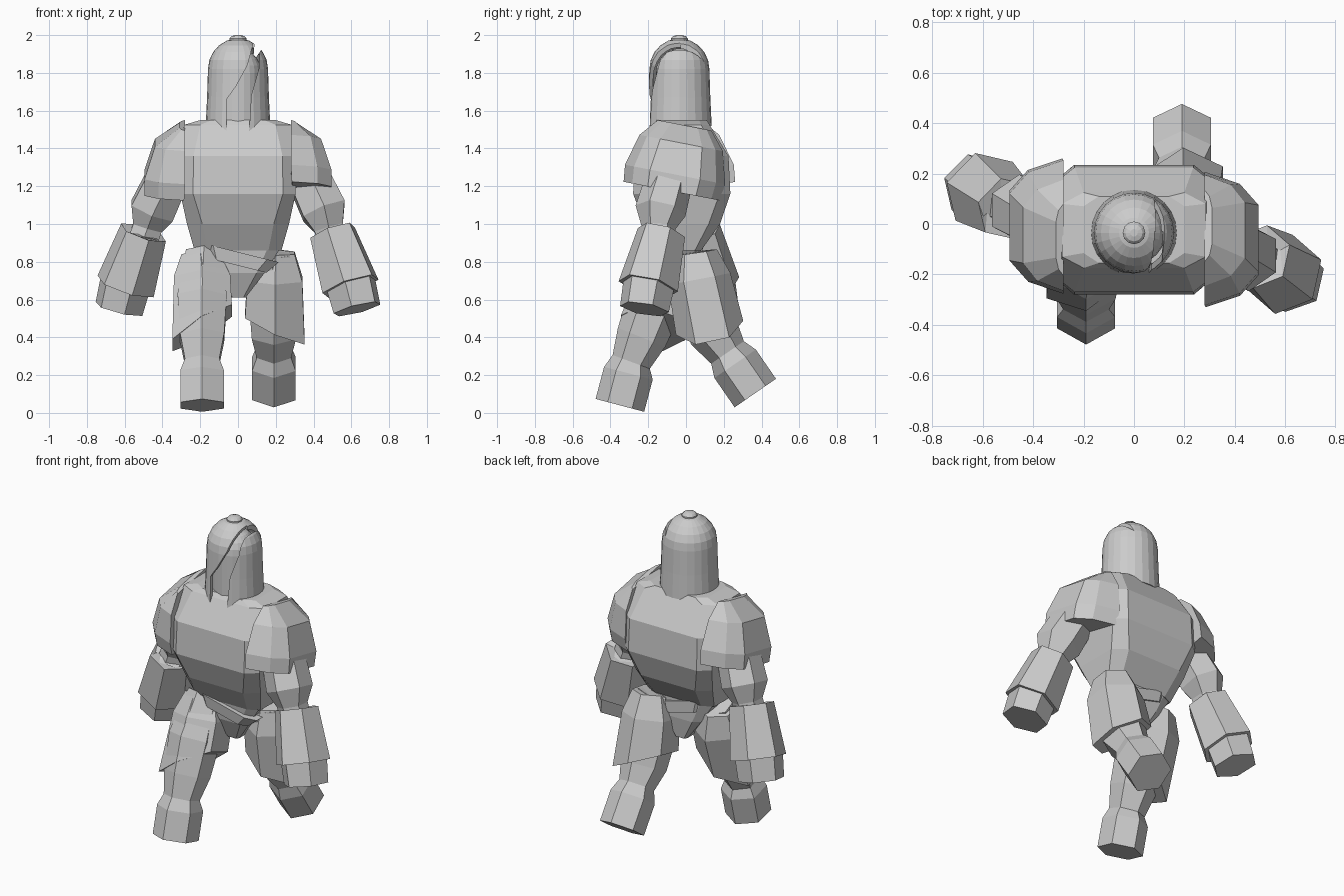
import bpy, bmesh, math
from mathutils import Vector, Matrix

cube = bpy.data.objects.get("Cube")
if cube:
    bpy.data.objects.remove(cube)

stone = bpy.data.materials.new("pale_grey_stone")
stone.use_nodes = True
GREY = (0.6, 0.6, 0.6, 1)
stone.diffuse_color = GREY
stone.node_tree.nodes["Principled BSDF"].inputs["Base Color"].default_value = GREY


def loft(name, rings):
    """Skin a list of equal rings of points and cap both ends."""
    bm = bmesh.new()
    rows = [[bm.verts.new(p) for p in ring] for ring in rings]
    n = len(rows[0])
    for a, b in zip(rows, rows[1:]):
        for i in range(n):
            j = (i + 1) % n
            bm.faces.new((a[i], a[j], b[j], b[i]))
    bm.faces.new(rows[0])
    bm.faces.new(rows[-1])
    bmesh.ops.recalc_face_normals(bm, faces=bm.faces)
    mesh = bpy.data.meshes.new(name)
    bm.to_mesh(mesh)
    bm.free()
    mesh.materials.append(stone)
    obj = bpy.data.objects.new(name, mesh)
    bpy.context.collection.objects.link(obj)
    return obj


def block_ring(z, hx, y0, y1, cut=0.3):
    """Chamfered rectangle at height z."""
    cy, hy, k = (y0 + y1) / 2, (y1 - y0) / 2, 1 - cut
    shape = [(-k, -1), (k, -1), (1, -k), (1, k), (k, 1), (-k, 1), (-1, k), (-1, -k)]
    return [Vector((hx * u, cy + hy * v, z)) for u, v in shape]


def pad_ring(z, x0, x1, h):
    """Half-octagon that bulges away from the body."""
    mid = x0 + 0.65 * (x1 - x0)
    half = [(x0, h), (mid, 0.82 * h), (x1, 0.5 * h)]
    return [Vector((x, -y, z)) for x, y in half] + [Vector((x, y, z)) for x, y in reversed(half)]


def tube(name, path, slant=0.0, spin=0):
    """Six-sided limb along (point, radius) steps; slant drops the outer lower rim."""
    pts = [Vector(p) for p, r in path]
    rings = []
    for i, (p, r) in enumerate(path):
        axis = (pts[min(i + 1, len(pts) - 1)] - pts[max(i - 1, 0)]).normalized()
        side = Vector((1, 0, 0))
        side = (side - axis * side.dot(axis)).normalized()
        front = axis.cross(side)
        ring = []
        for k in range(6):
            a = math.radians(30 + spin + 60 * k)
            ring.append(pts[i] + r * (side * math.cos(a) + front * math.sin(a)))
        rings.append(ring)
    if slant:
        for v in rings[-1]:
            v += axis * (v.x - pts[-1].x) * slant
    return loft(name, rings)


def lathe(name, profile, centre, sides=24):
    rings = []
    for r, z in profile:
        rings.append([Vector((centre[0] + r * math.cos(math.tau * k / sides),
                              centre[1] + r * math.sin(math.tau * k / sides), z))
                      for k in range(sides)])
    return loft(name, rings)


def dome(radius, flare, base, shoulder, top):
    """Profile of a flared cylinder ending in a round cap."""
    prof = [(radius + flare, base), (radius + flare * 0.4, (base + shoulder) / 2), (radius, shoulder)]
    for k in range(1, 6):
        a = math.radians(17 * k)
        prof.append((radius * math.cos(a), shoulder + (top - shoulder) * math.sin(a)))
    return prof


# Torso and pelvis
loft("torso", [
    block_ring(0.86, 0.23, -0.14, 0.08),
    block_ring(1.00, 0.27, -0.22, 0.18),
    block_ring(1.16, 0.305, -0.28, 0.235, 0.22),
    block_ring(1.36, 0.31, -0.27, 0.225, 0.24),
    block_ring(1.525, 0.285, -0.175, 0.125),
    block_ring(1.55, 0.20, -0.155, 0.11)])
loft("pelvis", [
    block_ring(0.61, 0.04, -0.06, 0.06),
    block_ring(0.74, 0.14, -0.12, 0.08),
    block_ring(0.88, 0.23, -0.14, 0.08)])

# Head under an open helmet shell
HEAD = (0, -0.035)
lathe("head", dome(0.125, 0, 1.50, 1.80, 1.93), HEAD)
lathe("helmet_knob", [(0.045, 1.96), (0.045, 1.982), (0.034, 1.994), (0.015, 2.0)], HEAD, 12)
helmet = lathe("helmet", dome(0.159, 0.012, 1.52, 1.82, 1.982), HEAD)
helmet_inside = lathe("helmet_inside_cutter", dome(0.139, 0.012, 1.40, 1.81, 1.96), HEAD)
slit = [(-0.06, 1.42), (-0.06, 1.66), (-0.01, 1.73), (0.05, 1.84), (0.09, 1.99),
        (0.16, 1.99), (0.115, 1.91), (0.11, 1.82), (0.07, 1.68), (0.055, 1.42)]
slit_cutter = loft("helmet_slit_cutter", [[Vector((x, y, z)) for x, z in slit] for y in (-0.3, -0.03)])
crest_cutter = loft("helmet_crest_cutter", [
    [Vector((x, y, z)) for x, z in slit[4:7] + [(0.08, 1.86)]] for y in (-0.05, 0.1)])
for cutter in (helmet_inside, slit_cutter, crest_cutter):
    cutter.hide_render = True
    cutter.hide_viewport = True
    mod = helmet.modifiers.new(cutter.name, "BOOLEAN")
    mod.operation = "DIFFERENCE"
    mod.solver = "EXACT"
    mod.object = cutter
# Pointed cheek tips at the front lower rim
for v in helmet.data.vertices:
    if v.co.z < 1.53:
        v.co.z -= max(0, -0.12 - v.co.y) * 0.5

# Arms swing in opposite directions
for s, label in ((1, "left"), (-1, "right")):
    def at(x, swing, z):
        return (s * x, -0.035 - s * swing, z)

    pad = loft(label + "_shoulder_pad", [
        pad_ring(1.17, 0.285, 0.495, 0.26),
        pad_ring(1.26, 0.28, 0.495, 0.27),
        pad_ring(1.43, 0.28, 0.44, 0.225),
        pad_ring(1.525, 0.28, 0.31, 0.145)])
    swing = Matrix.Translation((0, 0, 1.38)) @ Matrix.Rotation(math.radians(-11 * s), 4, "X") \
        @ Matrix.Translation((0, 0, -1.38))
    pad.data.transform(Matrix.Translation((0, -0.035, 0)) @ swing @ Matrix.Scale(s, 4, (1, 0, 0)))
    if s < 0:
        pad.data.flip_normals()

    tube(label + "_upper_arm", [(at(0.37, 0.05, 1.25), 0.125), (at(0.455, 0.10, 1.07), 0.135),
                                (at(0.48, 0.11, 0.98), 0.09), (at(0.50, 0.11, 0.92), 0.09)])
    tube(label + "_gauntlet", [(at(0.505, 0.095, 0.93), 0.10), (at(0.50, 0.095, 0.955), 0.13),
                               (at(0.595, 0.165, 0.67), 0.163)], spin=13 * s)
    tube(label + "_hand", [(at(0.595, 0.16, 0.69), 0.14), (at(0.63, 0.185, 0.55), 0.133)], spin=13 * s)

# Legs: right strides forward, left trails behind
tube("right_leg", [((-0.18, -0.05, 0.84), 0.11), ((-0.19, -0.16, 0.60), 0.15), ((-0.19, -0.235, 0.40), 0.135),
                   ((-0.19, -0.29, 0.27), 0.105), ((-0.19, -0.305, 0.21), 0.133), ((-0.19, -0.35, 0.04), 0.133)])
tube("left_leg", [((0.18, 0.03, 0.84), 0.11), ((0.19, 0.09, 0.58), 0.15), ((0.19, 0.15, 0.42), 0.135),
                  ((0.19, 0.22, 0.32), 0.105), ((0.19, 0.26, 0.26), 0.133), ((0.19, 0.367, 0.105), 0.133)])
tube("right_thigh_plate", [((-0.20, -0.04, 0.83), 0.115), ((-0.19, -0.08, 0.70), 0.172),
                           ((-0.19, -0.175, 0.45), 0.182)], slant=-0.62)
tube("left_thigh_plate", [((0.20, 0.05, 0.85), 0.115), ((0.195, 0.07, 0.71), 0.168),
                          ((0.195, 0.125, 0.45), 0.182)], slant=0.45)

# Slanted belt plate across the hips
belt = loft("belt", [
    block_ring(0.78, 0.16, -0.15, 0.09),
    block_ring(0.85, 0.21, -0.16, 0.09)])
belt.data.transform(Matrix.Translation((0, 0, 0.8)) @ Matrix.Rotation(math.radians(14), 4, "Y")
                    @ Matrix.Translation((0, 0, -0.8)))
